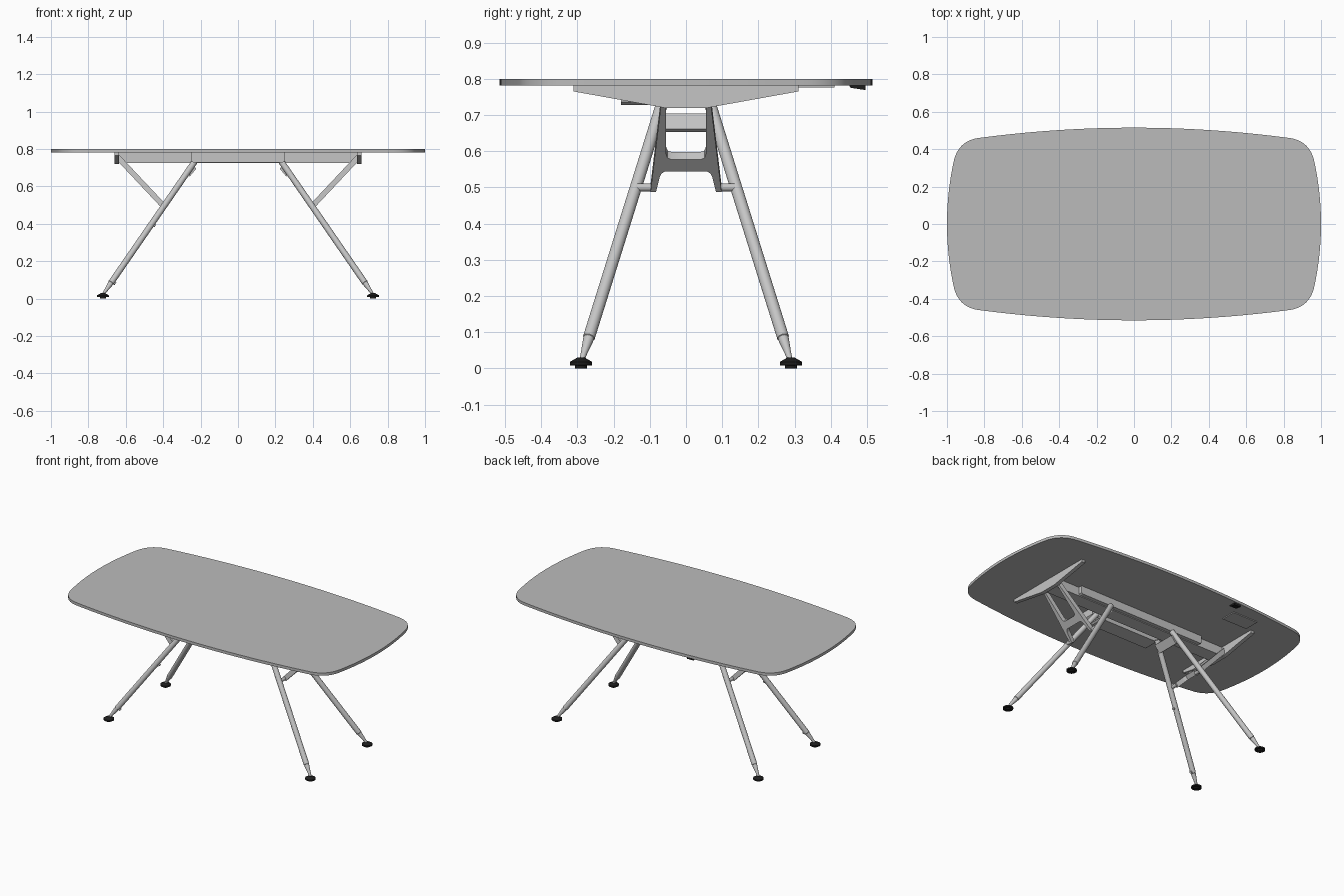
import bpy, bmesh, math
from mathutils import Vector

cube = bpy.data.objects.get("Cube")
if cube:
    bpy.data.objects.remove(cube, do_unlink=True)


def material(name, rgb):
    m = bpy.data.materials.new(name)
    m.use_nodes = True
    m.diffuse_color = (*rgb, 1)
    m.node_tree.nodes["Principled BSDF"].inputs["Base Color"].default_value = (*rgb, 1)
    return m


TOP = material("warm grey top", (0.5, 0.5, 0.5))
FRAME = material("light grey metal", (0.56, 0.56, 0.56))
BLACK = material("black rubber", (0.012, 0.012, 0.012))


def finish(name, bm, mat, smooth=True):
    bmesh.ops.recalc_face_normals(bm, faces=bm.faces)
    mesh = bpy.data.meshes.new(name)
    bm.to_mesh(mesh)
    bm.free()
    mesh.materials.append(mat)
    ob = bpy.data.objects.new(name, mesh)
    bpy.context.collection.objects.link(ob)
    if smooth:
        bpy.ops.object.select_all(action="DESELECT")
        ob.select_set(True)
        bpy.context.view_layer.objects.active = ob
        bpy.ops.object.shade_smooth_by_angle(angle=math.radians(35))
    return ob


def prism(name, outline, offset, mat, smooth=False):
    """Extrude a flat outline of 3D points along an offset."""
    bm = bmesh.new()
    face = bm.faces.new([bm.verts.new(p) for p in outline])
    new = bmesh.ops.extrude_face_region(bm, geom=[face])["geom"]
    bmesh.ops.translate(bm, vec=Vector(offset),
                        verts=[g for g in new if isinstance(g, bmesh.types.BMVert)])
    return finish(name, bm, mat, smooth)


def box(name, x, y, z, mat):
    outline = [(x[0], y[0], z[0]), (x[1], y[0], z[0]), (x[1], y[1], z[0]), (x[0], y[1], z[0])]
    return prism(name, outline, (0, 0, z[1] - z[0]), mat)


def lathe(name, start, end, profile, mat, sides=24):
    """Round part along start-end; profile holds (fraction, radius)."""
    a, b = Vector(start), Vector(end)
    turn = (b - a).to_track_quat("Z", "Y")
    bm = bmesh.new()
    rings = []
    for t, r in profile:
        rings.append([bm.verts.new(a.lerp(b, t) + turn @ Vector(
            (r * math.cos(math.tau * i / sides), r * math.sin(math.tau * i / sides), 0)))
            for i in range(sides)])
    for lo, hi in zip(rings, rings[1:]):
        for i in range(sides):
            j = (i + 1) % sides
            bm.faces.new((lo[i], lo[j], hi[j], hi[i]))
    bm.faces.new(rings[0])
    bm.faces.new(rings[-1])
    return finish(name, bm, mat)


# Boat-shaped table top: bowed sides joined by curved corners
quarter = [(1 - 0.035 * (i / 8) ** 2, 0.33 * i / 8) for i in range(9)]
p0, p1, p2 = Vector((0.965, 0.33)), Vector((0.942, 0.445)), Vector((0.83, 0.46))
for i in range(1, 12):
    t = i / 12
    quarter.append(tuple(p0 * (1 - t) ** 2 + p1 * 2 * t * (1 - t) + p2 * t * t))
quarter += [(0.83 * (1 - i / 14), 0.515 - 0.055 * (1 - i / 14) ** 2) for i in range(15)]
half = quarter + [(-x, y) for x, y in reversed(quarter[:-1])]
outline = half + [(x, -y) for x, y in reversed(half[1:-1])]
prism("table_top", [(x, y, 0.782) for x, y in outline], (0, 0, 0.018), TOP, True)

# Under-top beam, side rail and cable tray
box("main_beam", (-0.64, 0.64), (-0.045, 0.045), (0.725, 0.782), FRAME)
prism("side_rail", [(x, 0.045, z) for x, z in (
    (-0.46, 0.782), (-0.46, 0.736), (-0.45, 0.73),
    (0.45, 0.73), (0.46, 0.736), (0.46, 0.782))], (0, 0.025, 0), FRAME)
prism("cable_tray", [(x, -0.18, z) for x, z in (
    (-0.25, 0.782), (-0.25, 0.736), (-0.24, 0.728),
    (0.24, 0.728), (0.25, 0.736), (0.25, 0.782))], (0, 0.1, 0), FRAME)
box("underside_plate", (-0.6, -0.42), (0.31, 0.41), (0.776, 0.782), TOP)
prism("control_switch", [(-0.4, y, z) for y, z in (
    (0.45, 0.782), (0.455, 0.775), (0.495, 0.769), (0.495, 0.782))], (0.045, 0, 0), BLACK)

frame_half = [(0.04, 0.59), (0.051, 0.594), (0.055, 0.605), (0.055, 0.765), (0.066, 0.765),
              (0.098, 0.5), (0.083, 0.5), (0.073, 0.54), (0.068, 0.551), (0.058, 0.557)]
frame_outline = frame_half + [(-y, z) for y, z in reversed(frame_half)]

for side, sx in (("left", 1), ("right", -1)):
    # Tapered wing carrying the end of the top
    wing = [(0.31, 0.782), (0.31, 0.765), (0.06, 0.72)]
    wing += [(-y, z) for y, z in reversed(wing)]
    prism(f"{side}_wing", [(sx * 0.635, y, z) for y, z in wing], (sx * 0.025, 0, 0), FRAME)

    # Slanted H-shaped brace from wing to legs
    prism(f"{side}_brace", [(sx * (0.39 + (z - 0.5) * 0.94), y, z + 0.008)
                            for y, z in frame_outline],
          (sx * 0.02, 0, -0.021), FRAME, True)

    # Cross plate joining the two leg tops
    prism(f"{side}_cross_plate", [(sx * x, -0.075, z) for x, z in (
        (0.235, 0.704), (0.27, 0.662), (0.258, 0.653), (0.222, 0.696))], (0, 0.15, 0), FRAME)

    for end, sy in (("back", 1), ("front", -1)):
        tag = f"{end}_{side}"
        # Leg tube with a tapered tip
        lathe(f"{tag}_leg", (sx * 0.722, sy * 0.288, 0.022), (sx * 0.232, sy * 0.066, 0.732),
              [(0, 0.007), (0.03, 0.009), (0.08, 0.0145), (0.088, 0.0145),
               (0.09, 0.0165), (1, 0.0165)], FRAME)
        # Pin between brace and leg
        lathe(f"{tag}_brace_pin", (sx * 0.4, sy * 0.085, 0.5), (sx * 0.4, sy * 0.135, 0.5),
              [(0, 0.011), (1, 0.011)], FRAME, 16)
        # Levelling foot
        lathe(f"{tag}_foot", (sx * 0.722, sy * 0.29, 0), (sx * 0.722, sy * 0.29, 0.03),
              [(0, 0.016), (0.27, 0.016), (0.3, 0.031), (0.6, 0.031),
               (0.95, 0.013), (1, 0.011)], BLACK)

# Small cable clips under the front right leg
for i, t in enumerate((0.1, 0.535)):
    p = Vector((-0.722, -0.288, 0.022)).lerp(Vector((-0.232, -0.066, 0.732)), t)
    lathe(f"cable_clip_{i + 1}", p, p + Vector((0.018, 0, -0.014)),
          [(0, 0.008), (1, 0.008)], FRAME, 12)
